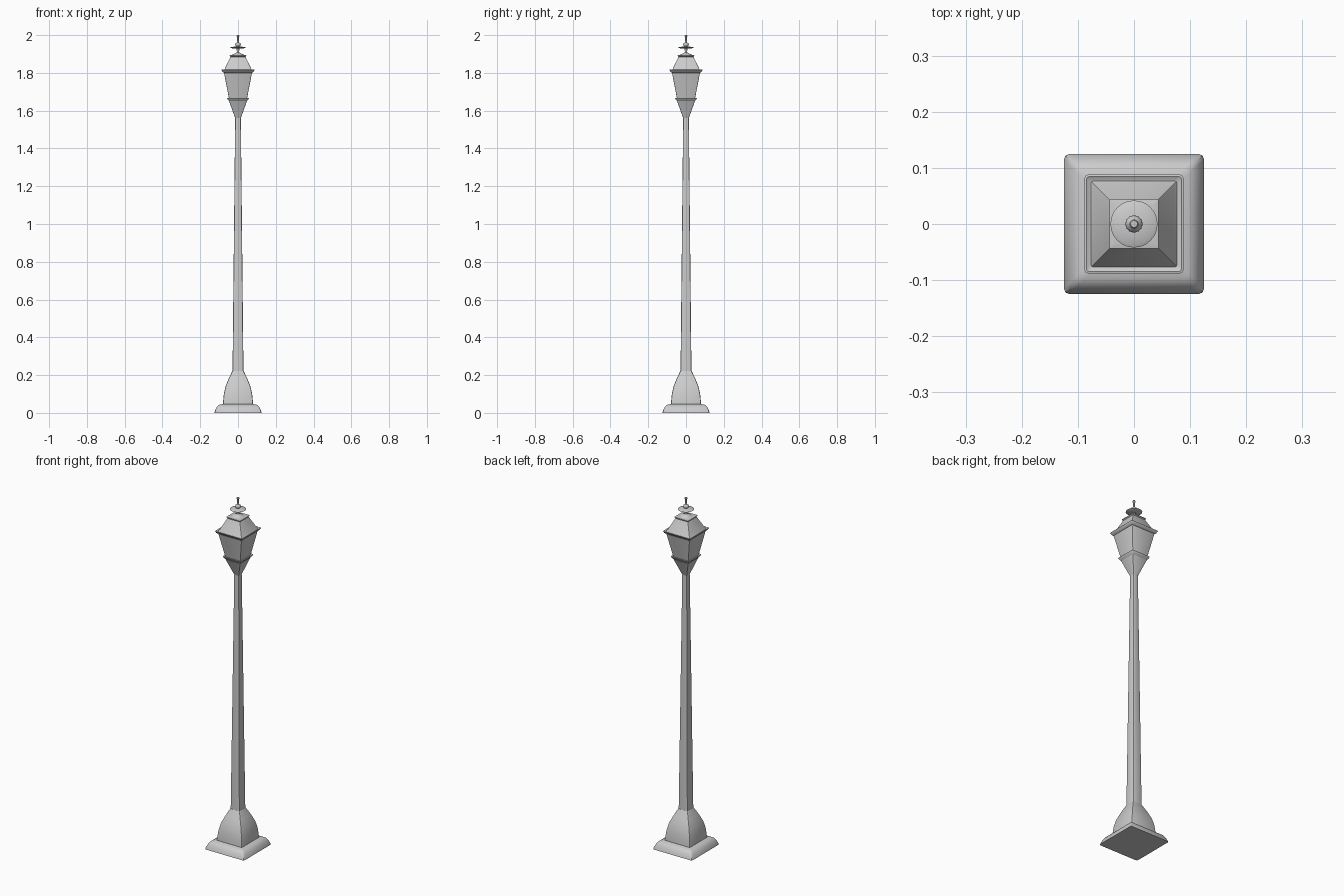
import bpy, bmesh, math

cube = bpy.data.objects.get("Cube")
if cube:
    bpy.data.objects.remove(cube, do_unlink=True)

metal = bpy.data.materials.new("grey metal")
metal.use_nodes = True
metal.diffuse_color = (0.6, 0.6, 0.6, 1)
metal.node_tree.nodes["Principled BSDF"].inputs["Base Color"].default_value = metal.diffuse_color


def square_ring(half, corner):
    """Square outline with rounded corners."""
    points = []
    inner = half - corner
    for quarter in range(4):
        start = quarter * math.pi / 2
        sx = 1 if quarter in (0, 3) else -1
        sy = 1 if quarter < 2 else -1
        for step in range(3):
            a = start + step * math.pi / 4
            points.append((sx * inner + corner * math.cos(a),
                           sy * inner + corner * math.sin(a)))
    return points


def round_ring(radius, sides=24):
    return [(radius * math.cos(i * math.tau / sides),
             radius * math.sin(i * math.tau / sides)) for i in range(sides)]


def loft(name, profile, ring, angle=35):
    """Stack rings along a (size, height) profile and cap both ends."""
    bm = bmesh.new()
    rings = [[bm.verts.new((x, y, z)) for x, y in ring(size)] for size, z in profile]
    count = len(rings[0])
    for low, high in zip(rings, rings[1:]):
        for i in range(count):
            j = (i + 1) % count
            bm.faces.new((low[i], low[j], high[j], high[i]))
    bm.faces.new(rings[0][::-1])
    bm.faces.new(rings[-1])
    bmesh.ops.recalc_face_normals(bm, faces=bm.faces[:])
    mesh = bpy.data.meshes.new(name)
    bm.to_mesh(mesh)
    bm.free()
    mesh.materials.append(metal)
    obj = bpy.data.objects.new(name, mesh)
    bpy.context.collection.objects.link(obj)
    bpy.ops.object.select_all(action='DESELECT')
    obj.select_set(True)
    bpy.context.view_layer.objects.active = obj
    bpy.ops.object.shade_smooth_by_angle(angle=math.radians(angle))
    return obj


def square_loft(name, profile, corner):
    return loft(name, profile, lambda half: square_ring(half, min(corner, half * 0.25)))


# Foot and pedestal
square_loft("plinth", [(0.125, 0), (0.124, 0.006), (0.116, 0.025), (0.108, 0.037),
                       (0.098, 0.043), (0.08, 0.046)], 0.01)
square_loft("pedestal", [(0.08, 0.04), (0.079, 0.06), (0.075, 0.1), (0.066, 0.14),
                         (0.05, 0.18), (0.03, 0.222)], 0.006)

# Tapered post
square_loft("post", [(0.029, 0.215), (0.015, 1.565)], 0.006)

# Lantern
square_loft("lantern_cup", [(0.015, 1.56), (0.047, 1.65)], 0.003)
square_loft("lower_rim", [(0.045, 1.65), (0.055, 1.66), (0.058, 1.668), (0.046, 1.665)], 0.005)
square_loft("lantern_body", [(0.047, 1.66), (0.075, 1.805)], 0.003)
square_loft("upper_rim", [(0.074, 1.8), (0.083, 1.807), (0.088, 1.816), (0.085, 1.817),
                          (0.077, 1.811)], 0.006)
square_loft("roof", [(0.077, 1.81), (0.07, 1.822), (0.04, 1.885)], 0.002)
square_loft("roof_cap", [(0.038, 1.883), (0.044, 1.89), (0.044, 1.893), (0.036, 1.895)], 0.002)

# Turned finial
loft("finial_base", [(0.036, 1.892), (0.028, 1.898), (0.014, 1.903), (0.008, 1.908)], round_ring)
loft("finial_stem", [(0.008, 1.9), (0.006, 1.91), (0.007, 1.925), (0.007, 1.935)], round_ring)
loft("finial_disc", [(0.012, 1.928), (0.036, 1.931), (0.042, 1.934), (0.036, 1.937),
                     (0.012, 1.94)], round_ring)
loft("finial_bead", [(0.007, 1.938), (0.014, 1.946), (0.015, 1.95), (0.013, 1.956),
                     (0.006, 1.962)], round_ring)
loft("finial_spike", [(0.006, 1.96), (0.004, 1.975), (0.004, 1.988), (0.008, 1.994),
                      (0.006, 2.0)], round_ring)
